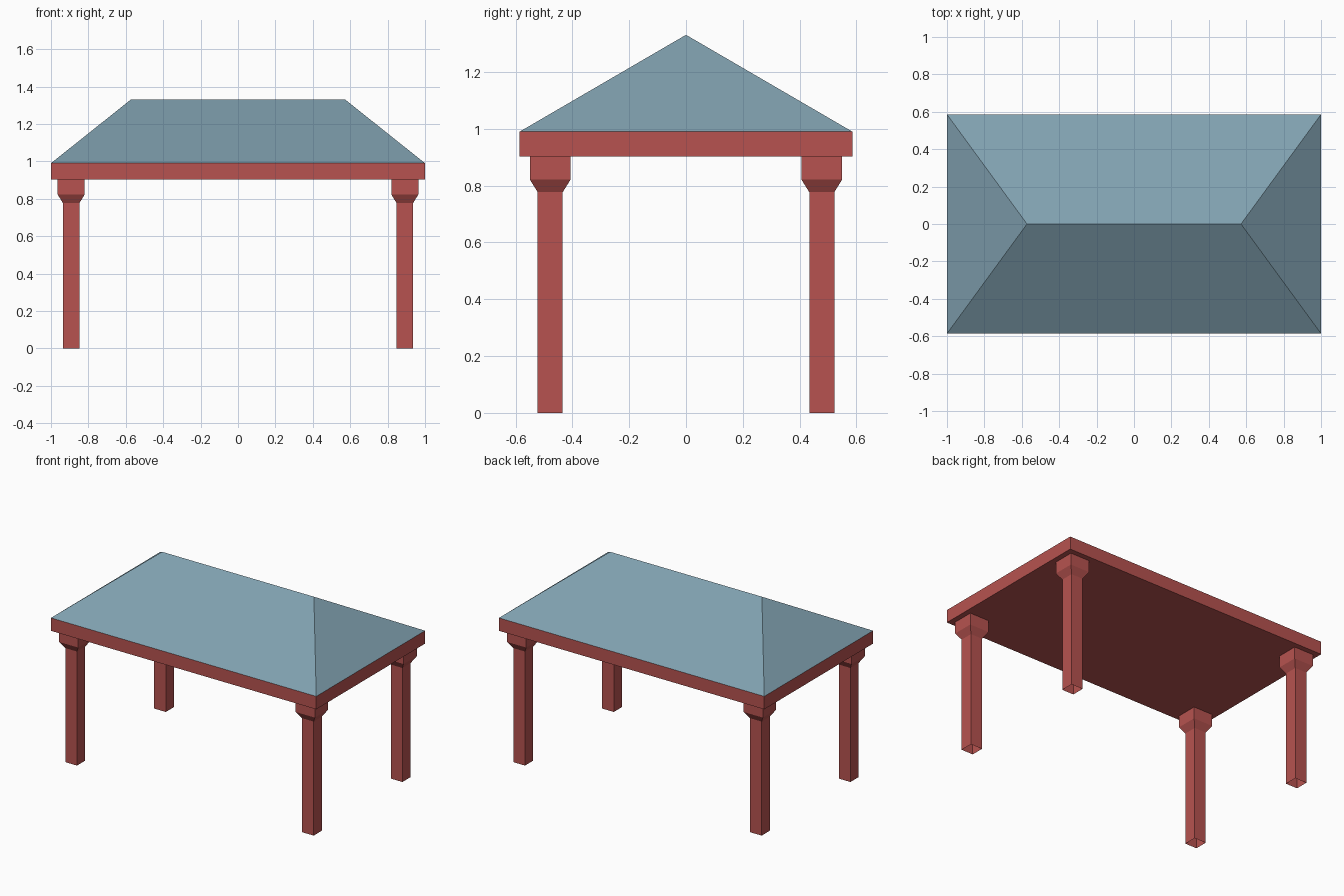
import bpy, bmesh

if "Cube" in bpy.data.objects:
    bpy.data.objects.remove(bpy.data.objects["Cube"])


def material(name, rgb):
    m = bpy.data.materials.new(name)
    m.diffuse_color = (*rgb, 1.0)
    m.use_nodes = True
    m.node_tree.nodes["Principled BSDF"].inputs["Base Color"].default_value = m.diffuse_color
    return m


RED = material("red paint", (0.472, 0.086, 0.079))
BLUE = material("blue grey roof", (0.216, 0.352, 0.429))


def loft(name, rings, mat, cap_bottom=True, cap_top=True, at=(0, 0)):
    """Stack rectangles (half x, half y, z) into a flat-sided solid."""
    bm = bmesh.new()
    loops = [[bm.verts.new((sx * hx, sy * hy, z))
              for sx, sy in ((-1, -1), (1, -1), (1, 1), (-1, 1))]
             for hx, hy, z in rings]
    for low, high in zip(loops, loops[1:]):
        for i in range(4):
            j = (i + 1) % 4
            bm.faces.new((low[i], low[j], high[j], high[i]))
    if cap_bottom:
        bm.faces.new(loops[0][::-1])
    if cap_top:
        bm.faces.new(loops[-1])
    # Merge the collapsed top of the roof into a ridge
    bmesh.ops.remove_doubles(bm, verts=bm.verts[:], dist=1e-5)
    mesh = bpy.data.meshes.new(name)
    bm.to_mesh(mesh)
    bm.free()
    mesh.materials.append(mat)
    ob = bpy.data.objects.new(name, mesh)
    ob.location = (at[0], at[1], 0)
    bpy.context.collection.objects.link(ob)
    return ob


# Beam slab under the roof
loft("beam_slab", [(1.0, 0.586, 0.902), (1.0, 0.586, 0.99)], RED)

# Hipped roof
loft("hip_roof", [(1.0, 0.586, 0.99), (0.572, 0.0, 1.331)], BLUE,
     cap_bottom=False, cap_top=False)

# Four square posts with flared capitals, open at the foot
post = [(0.044, 0.044, 0.0), (0.044, 0.044, 0.777),
        (0.072, 0.072, 0.822), (0.072, 0.072, 0.902)]
for side, sx in (("left", -1), ("right", 1)):
    for end, sy in (("front", -1), ("back", 1)):
        loft(f"{end}_{side}_post", post, RED, cap_bottom=False,
             cap_top=False, at=(sx * 0.892, sy * 0.478))
